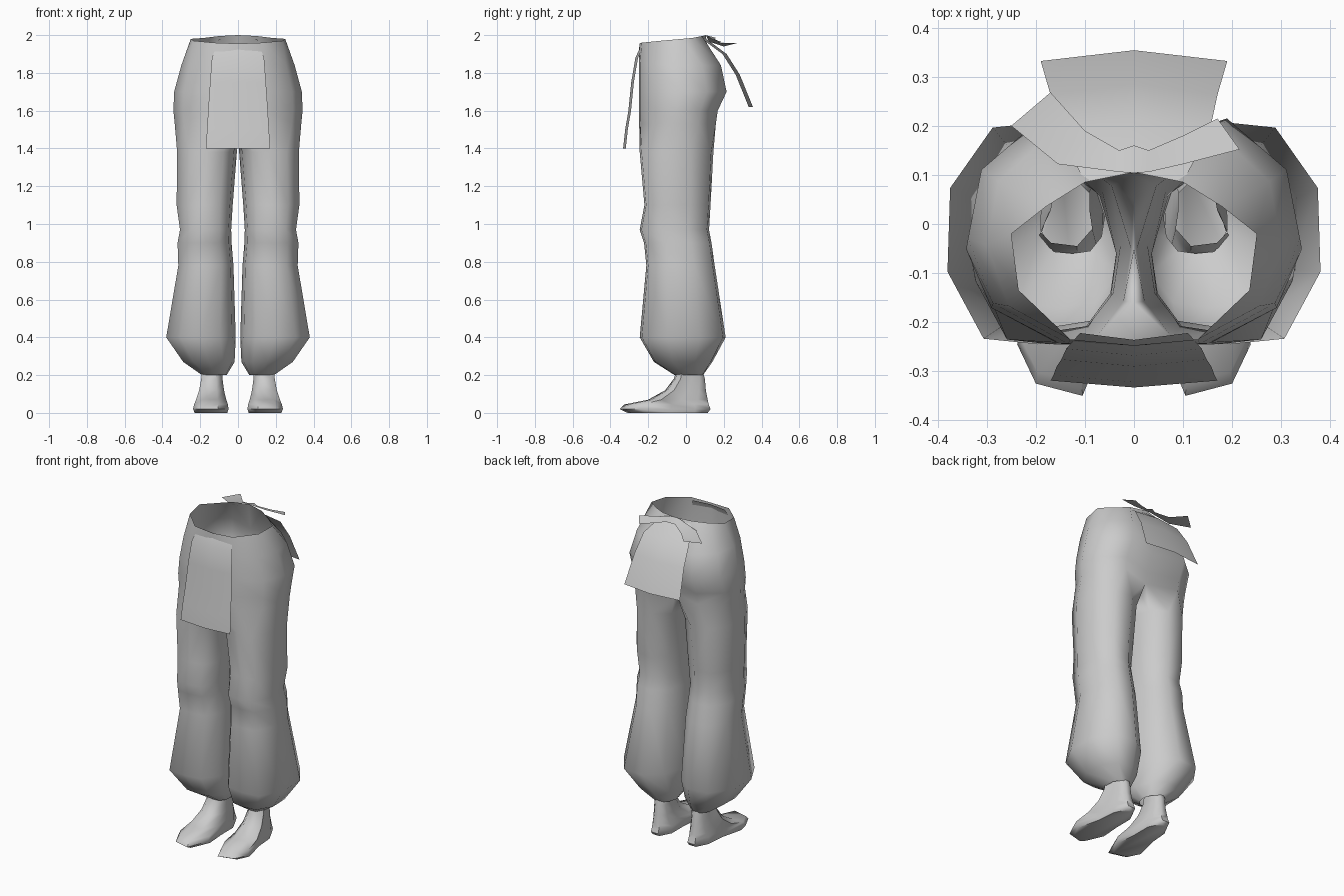
import bpy

if "Cube" in bpy.data.objects:
    bpy.data.objects.remove(bpy.data.objects["Cube"])

cloth = bpy.data.materials.new("grey cloth")
cloth.diffuse_color = (0.6, 0.6, 0.6, 1)
cloth.use_nodes = True
cloth.node_tree.nodes["Principled BSDF"].inputs["Base Color"].default_value = cloth.diffuse_color


def build(name, verts, faces, mirror=False):
    """Smooth mesh object, optionally mirrored across x = 0."""
    mesh = bpy.data.meshes.new(name)
    mesh.from_pydata(verts, [], faces)
    mesh.materials.append(cloth)
    obj = bpy.data.objects.new(name, mesh)
    bpy.context.collection.objects.link(obj)
    for p in mesh.polygons:
        p.use_smooth = True
    if mirror:
        obj.modifiers.new("mirror", 'MIRROR').merge_threshold = 0.002
    return obj


def strip(start_a, start_b, count, closed):
    """Quads between two rows of vertices."""
    n = count if closed else count - 1
    return [(start_a + j, start_b + j, start_b + (j + 1) % count,
             start_a + (j + 1) % count) for j in range(n)]


def sheet(name, rows):
    n = len(rows[0])
    faces = []
    for i in range(len(rows) - 1):
        faces += strip(i * n, (i + 1) * n, n, False)
    return build(name, [p for r in rows for p in r], faces)


# --- Trousers: half pelvis rows (7 points) running into a closed leg (10 points)
verts = [(0, -.247, 1.955), (.13, -.235, 1.96), (.235, -.135, 1.97), (.25, -.02, 1.98),
         (.18, .035, 1.985), (.1, .085, 1.995), (0, .105, 2.0)]
hip_shape = [(0, -1), (.45, -.97), (.85, -.62), (1, -.05), (.92, .55), (.56, 1), (0, .72)]
# z, half width, front y, back y
for z, w, y0, y1 in [(1.84, .3, -.25, .185), (1.7, .338, -.25, .215), (1.6, .342, -.25, .168)]:
    cy, h = (y0 + y1) / 2, (y1 - y0) / 2
    verts += [(u * w, cy + v * h, z) for u, v in hip_shape]
faces = []
for i in range(4):
    faces += strip(i * 7, (i + 1) * 7, 7, False)

# crotch ring: outer seven points, then three on the centre line
cy, h = -.045, .203
verts += [(u * .335, cy + v * h, 1.53) for u, v in hip_shape]
verts += [(0, .05, 1.5), (0, -.05, 1.48), (0, -.16, 1.49)]

leg_shape = [(-.55, -.93), (0, -1), (.6, -.95), (1, -.35), (.97, .4), (.5, .94),
             (-.2, 1), (-.75, .65), (-1, 0), (-.9, -.55)]
# z, inner x, outer x, front y, back y
leg_rings = [(1.38, .006, .322, -.245, .145), (1.1, .028, .325, -.22, .13),
             (.97, .036, .307, -.245, .122), (.9, .034, .32, -.222, .135),
             (.78, .024, .316, -.21, .152), (.4, .012, .38, -.245, .21),
             (.27, .018, .29, -.17, .14), (.2, .06, .19, -.06, .09)]
start = 28
for z, x0, x1, y0, y1 in leg_rings:
    cx, w, cy, h = (x0 + x1) / 2, (x1 - x0) / 2, (y0 + y1) / 2, (y1 - y0) / 2
    verts += [(cx + u * w, cy + v * h, z) for u, v in leg_shape]
    faces += strip(start, start + 10, 10, True)
    start += 10
build("trousers", verts, faces, True)

# --- Feet: sole outline squeezed into horizontal layers
sole = [(.105, -.35), (.2, -.325), (.238, -.245), (.2, -.08), (.19, .05),
        (.15, .13), (.1, .13), (.06, .05), (.06, -.08), (.05, -.22)]
verts, faces = [], []
# z, width scale, toe y, heel y
layers = [(.24, .56, -.045, .085), (.18, .6, -.065, .1), (.12, .7, -.11, .105),
          (.07, .85, -.2, .115), (.045, .95, -.325, .12), (.02, 1, -.35, .13),
          (0, .92, -.31, .115)]
for i, (z, s, y0, y1) in enumerate(layers):
    verts += [(.13 + (x - .13) * s, y0 + (y + .35) / .48 * (y1 - y0), z) for x, y in sole]
    if i:
        faces += strip(i * 10 - 10, i * 10, 10, True)
faces.append(tuple(range(len(verts) - 1, len(verts) - 11, -1)))
foot = build("feet", verts, faces, True)
bpy.context.view_layer.objects.active = foot
foot.select_set(True)
bpy.ops.object.shade_smooth_by_angle(angle=1.0)

# --- Front apron panel: z, half width, centre y
front = [(1.95, .11, -.236), (1.88, .138, -.268), (1.75, .148, -.29),
         (1.6, .158, -.305), (1.5, .164, -.322), (1.4, .17, -.333)]
sheet("front_apron", [[(s * w, y + .014 * abs(s), z) for s in (-1, 0, 1)]
                      for z, w, y in front])

# --- Back flap hanging off the waist
back = [(1.98, .1, .107), (1.9, .155, .215), (1.79, .17, .285), (1.62, .19, .354)]
sheet("back_flap", [[(s * w, y - .022 * abs(s), z) for s in (1, 0, -1)]
                    for z, w, y in back])

# --- Sash bow: front edge and back edge of each cross-cut, left to right
bow = [((-.25, .2, 1.94), (-.17, .268, 1.957)), ((-.155, .122, 1.965), (-.1, .19, 1.957)),
       ((-.03, .106, 1.998), (-.03, .15, 1.98)), ((0, .104, 2.0), (0, .16, 1.985)),
       ((.03, .106, 1.998), (.03, .15, 1.98)), ((.1, .122, 1.985), (.1, .18, 1.965)),
       ((.215, .152, 1.972), (.17, .215, 1.955))]
sheet("sash_bow", bow)
